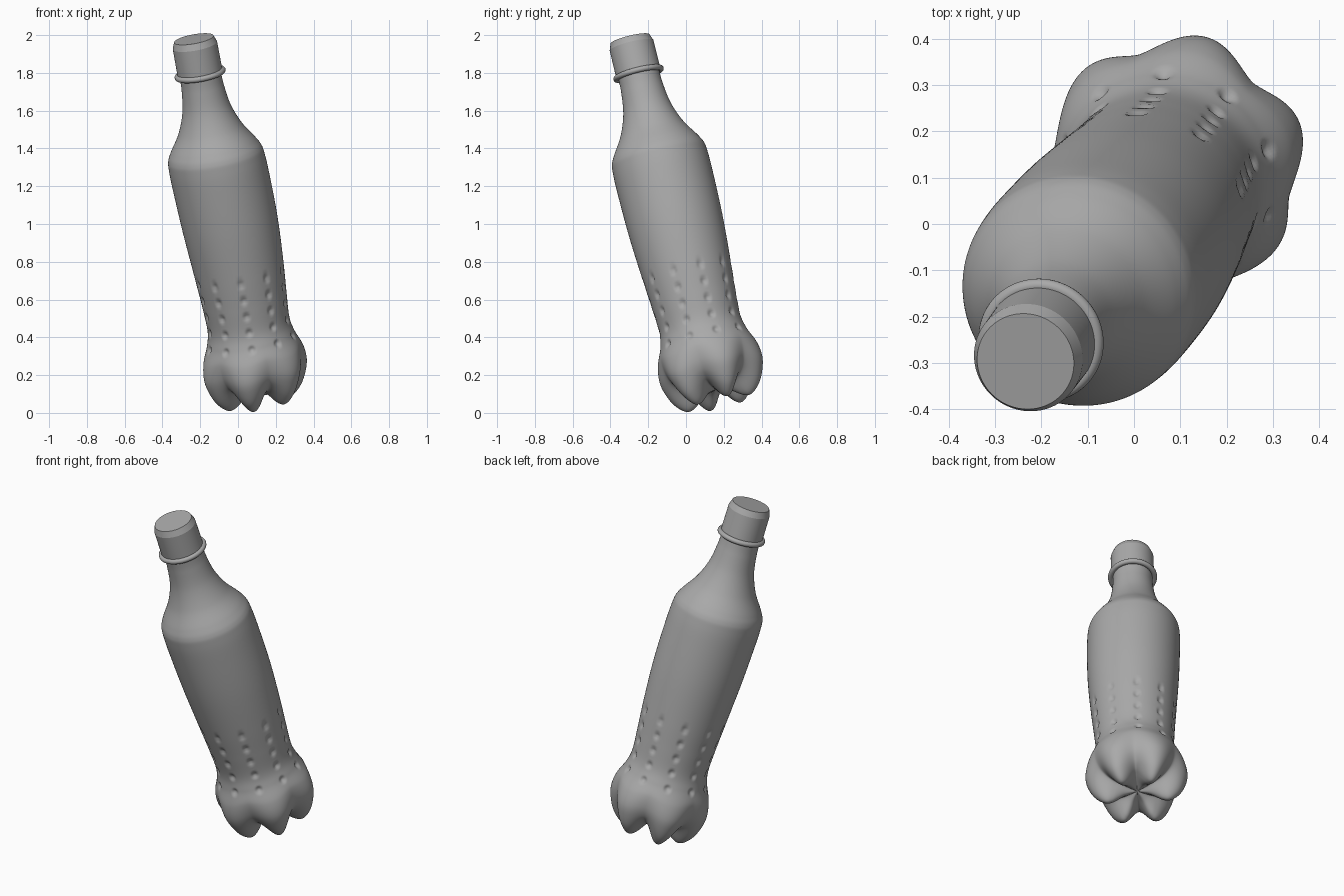
import bpy, bmesh, math
from mathutils import Vector, Matrix

if "Cube" in bpy.data.objects:
    bpy.data.objects.remove(bpy.data.objects["Cube"], do_unlink=True)

# One plain grey plastic for everything
grey = bpy.data.materials.new("plain_grey")
grey.use_nodes = True
grey.diffuse_color = (0.4, 0.4, 0.4, 1)
grey.node_tree.nodes["Principled BSDF"].inputs["Base Color"].default_value = (0.4, 0.4, 0.4, 1)

# The bottle is built upright around z, then leaned over by this frame
AXIS = Vector((-0.183, -0.245, 1)).normalized()
LEAN = (Matrix.Translation((0.118, 0.175, 0.055))
        @ Vector((0, 0, 1)).rotation_difference(AXIS).to_matrix().to_4x4())
SIDES = 240
LOBES, LOBE_PHASE = 6, math.radians(17)


def finish(name, bm, angle):
    bmesh.ops.recalc_face_normals(bm, faces=bm.faces)
    mesh = bpy.data.meshes.new(name)
    bm.to_mesh(mesh)
    bm.free()
    mesh.materials.append(grey)
    ob = bpy.data.objects.new(name, mesh)
    bpy.context.collection.objects.link(ob)
    ob.matrix_world = LEAN
    bpy.ops.object.select_all(action='DESELECT')
    ob.select_set(True)
    bpy.context.view_layer.objects.active = ob
    bpy.ops.object.shade_smooth_by_angle(angle=math.radians(angle))


def smooth_path(points, steps=11):
    """Catmull-Rom curve through (radius, height) points."""
    p = [Vector(q) for q in points]
    p = [2 * p[0] - p[1]] + p + [2 * p[-1] - p[-2]]
    out = []
    for a, b, c, d in zip(p, p[1:], p[2:], p[3:]):
        for i in range(steps):
            t = i / steps
            out.append(0.5 * (2 * b + (c - a) * t + (2 * a - 5 * b + 4 * c - d) * t * t
                              + (3 * b - a - 3 * c + d) * t ** 3))
    return out + [p[-2]]


def dimple(a, r, h):
    """Depth of the finger-grip dents: ten columns of five round the waist."""
    column = math.radians(36)
    across = (((a + column) % column) - column / 2) * r
    row = min(4, max(0, round((h - 0.345) / 0.09)))
    d = math.hypot(across, h - 0.345 - 0.09 * row) / 0.027
    return 0.012 * (1 - d * d) ** 2 if d < 1 else 0


def bow(h):
    """Slight sideways bow of the lower body."""
    return 0.016 * math.sin(math.pi * h / 1.4) if 0 < h < 1.4 else 0


def revolve(crest, valley=None):
    """Sweep a profile round z; a second profile shapes the valleys between lobes."""
    bm = bmesh.new()
    rings = []
    for c, v in zip(crest, valley or crest):
        ring = []
        for k in range(SIDES):
            a = math.tau * k / SIDES
            w = (0.5 + 0.5 * math.cos(LOBES * (a - LOBE_PHASE))) ** 0.8
            r, h = Vector(v).lerp(Vector(c), w)
            if valley:
                r -= dimple(a, r, h)
            ring.append(bm.verts.new((r * math.cos(a) + bow(h), r * math.sin(a), h)))
        rings.append(ring)
    for lo, hi in zip(rings, rings[1:]):
        for k in range(SIDES):
            n = (k + 1) % SIDES
            bm.faces.new((lo[k], lo[n], hi[n], hi[k]))
    bm.faces.new(rings[0])
    bm.faces.new(rings[-1])
    return bm


# Body: lobed foot, dimpled waist, barrel, shoulder and neck
foot_crest = [(0.005, 0.07), (0.07, 0.05), (0.14, 0.003), (0.185, 0.0), (0.235, 0.045),
              (0.268, 0.11), (0.284, 0.18), (0.273, 0.26)]
foot_valley = [(0.005, 0.07), (0.065, 0.074), (0.12, 0.082), (0.16, 0.092), (0.2, 0.115),
               (0.236, 0.155), (0.256, 0.21), (0.258, 0.28)]
upper = [(0.236, 0.35), (0.22, 0.43), (0.226, 0.56), (0.238, 0.72), (0.254, 0.98),
         (0.259, 1.23), (0.257, 1.335), (0.250, 1.38), (0.227, 1.425), (0.171, 1.515),
         (0.130, 1.625), (0.113, 1.74), (0.110, 1.82)]
finish("bottle_body", revolve(smooth_path(foot_crest + upper),
                              smooth_path(foot_valley + upper)), 60)

# Collar ring below the cap
collar = [(0.122 + 0.015 * math.cos(math.tau * i / 16), 1.82 + 0.015 * math.sin(math.tau * i / 16))
          for i in range(-7, 9)]
finish("neck_collar", revolve(collar), 60)

# Cap with a chamfered top edge
finish("cap", revolve([(0.120, 1.82), (0.119, 1.977), (0.106, 2.012)]), 18)
